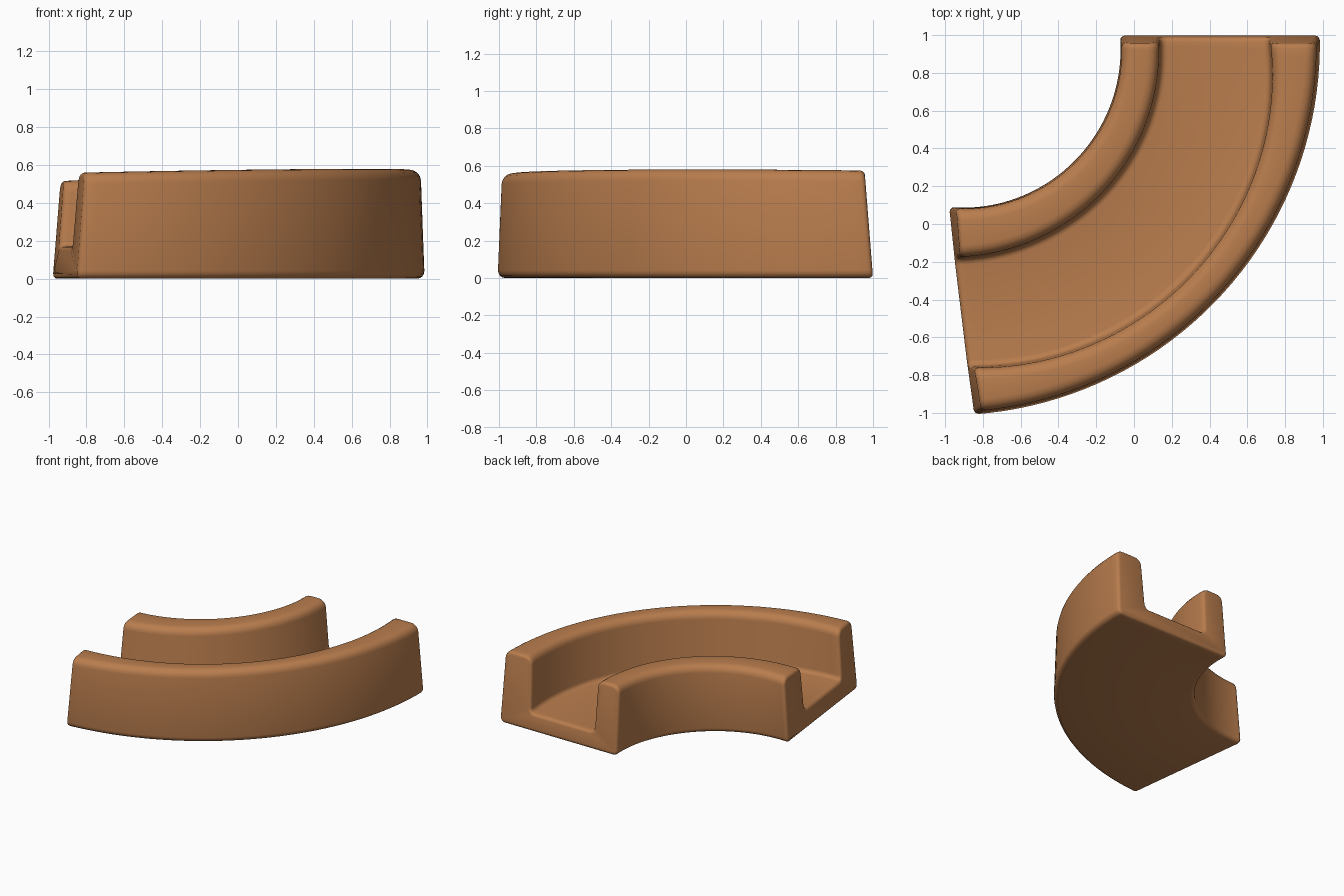
import bpy, bmesh, math
from mathutils import Vector

if "Cube" in bpy.data.objects:
    bpy.data.objects.remove(bpy.data.objects["Cube"])

STATIONS = 40
CENTRE = Vector((-1.0, 1.0, 0.0))     # centre of the quarter turn
LEAN = 0.045                          # how far the open ends lean inward at the top


def lerp3(a, m, b, t):
    """Smooth curve through start, middle and end values."""
    return a * (1 - t) * (1 - 2 * t) + m * 4 * t * (1 - t) + b * t * (2 * t - 1)


def fillet(points, radii, steps=4):
    """Round every corner of a closed 2D profile."""
    out = []
    n = len(points)
    for i, r in enumerate(radii):
        p = Vector(points[i])
        d0 = (Vector(points[i - 1]) - p).normalized()
        d1 = (Vector(points[(i + 1) % n]) - p).normalized()
        half = d0.angle(d1) / 2
        reach = r / math.tan(half)
        centre = p + (d0 + d1).normalized() * (r / math.sin(half))
        a, b = p + d0 * reach - centre, p + d1 * reach - centre
        ang = a.angle(b)
        for k in range(steps + 1):
            w = k / steps
            q = (a * math.sin((1 - w) * ang) + b * math.sin(w * ang)) / math.sin(ang)
            out.append(centre + q)
    return out


def section(t):
    """Channel cross-section (radius, height) at fraction t of the turn."""
    a = lerp3(0.925, 0.955, 0.91, t)   # inner wall, outside face
    b = lerp3(1.135, 1.18, 1.18, t)    # inner wall, channel face
    c = lerp3(1.72, 1.82, 1.765, t)    # outer wall, channel face
    d = lerp3(1.985, 2.01, 2.015, t)   # outer wall, outside face
    h_in = lerp3(0.55, 0.545, 0.515, t)
    h_out = lerp3(0.575, 0.579, 0.56, t)
    floor = lerp3(0.14, 0.15, 0.17, t)
    pts = [(a, 0), (d, 0), (d - 0.02, h_out), (c + 0.005, h_out),
           (c - 0.01, floor), (b + 0.005, floor), (b - 0.005, h_in), (a + 0.01, h_in)]
    return fillet(pts, [0.035, 0.04, 0.06, 0.06, 0.035, 0.035, 0.06, 0.06])


# Curved channel: sweep the section round the turn
bm = bmesh.new()
rings = []
for i in range(STATIONS + 1):
    t = i / STATIONS
    ring = []
    for r, z in section(t):
        ang = t * math.radians(88.7 - 3.0 * (r - 0.92) / 1.08)
        ang += LEAN * z / 0.57 / r * (1 - 2 * t)
        ring.append(bm.verts.new(CENTRE + Vector((r * math.cos(ang), -r * math.sin(ang), z))))
    rings.append(ring)
for r0, r1 in zip(rings, rings[1:]):
    for k in range(len(r0)):
        j = (k + 1) % len(r0)
        bm.faces.new((r0[k], r0[j], r1[j], r1[k]))
caps = [bm.faces.new(rings[0]), bm.faces.new(rings[-1])]
bmesh.ops.recalc_face_normals(bm, faces=bm.faces[:])

# Soften the rims of both open ends
rims = [e for f in caps for e in f.edges]
bmesh.ops.bevel(bm, geom=rims, offset=0.024, segments=3, profile=0.5,
                affect='EDGES', clamp_overlap=True)

mesh = bpy.data.meshes.new("curved_channel")
bm.to_mesh(mesh)
bm.free()
channel = bpy.data.objects.new("curved_channel", mesh)
bpy.context.collection.objects.link(channel)

# Single warm brown colour
mat = bpy.data.materials.new("warm_brown")
mat.diffuse_color = (0.485, 0.205, 0.075, 1.0)
mat.use_nodes = True
mat.node_tree.nodes["Principled BSDF"].inputs["Base Color"].default_value = mat.diffuse_color
mesh.materials.append(mat)

bpy.context.view_layer.objects.active = channel
channel.select_set(True)
bpy.ops.object.shade_smooth_by_angle(angle=math.radians(40))
